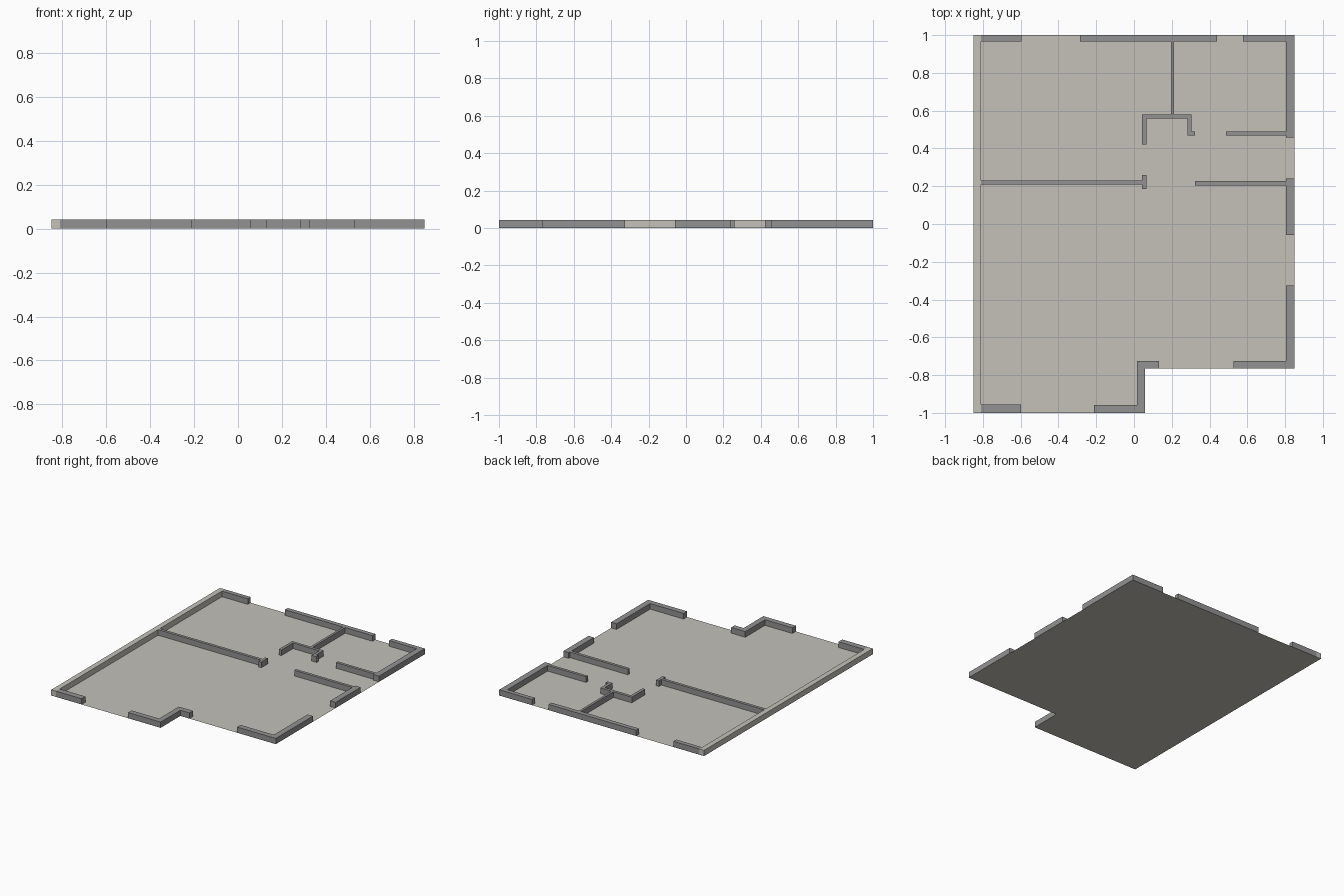
import bpy, bmesh

if "Cube" in bpy.data.objects:
    bpy.data.objects.remove(bpy.data.objects["Cube"])

H = 0.043      # wall height
LIFT = 0.0006  # walls sit just above the floor sheet


def material(name, rgb):
    m = bpy.data.materials.new(name)
    m.diffuse_color = (*rgb, 1)
    m.use_nodes = True
    m.node_tree.nodes["Principled BSDF"].inputs["Base Color"].default_value = m.diffuse_color
    return m


GREY = material("wall_grey", (0.29, 0.29, 0.29))
BEIGE = material("floor_beige", (0.55, 0.535, 0.485))


def slab(name, outline, mat, z0=0.0, z1=None):
    """Flat polygon, extruded up to z1 when given."""
    bm = bmesh.new()
    face = bm.faces.new([bm.verts.new((x, y, z0)) for x, y in outline])
    face.normal_update()
    if face.normal.z < 0:
        face.normal_flip()
    if z1 is not None:
        ext = bmesh.ops.extrude_face_region(bm, geom=[face], use_keep_orig=True)
        for v in ext["geom"]:
            if isinstance(v, bmesh.types.BMVert):
                v.co.z = z1
        bmesh.ops.recalc_face_normals(bm, faces=bm.faces[:])
    mesh = bpy.data.meshes.new(name)
    bm.to_mesh(mesh)
    bm.free()
    mesh.materials.append(mat)
    ob = bpy.data.objects.new(name, mesh)
    bpy.context.collection.objects.link(ob)
    return ob


def wall(name, path, tx, ty, mat=GREY):
    """Axis-aligned mitred wall along a centre line; tx/ty are the thicknesses
    of runs along y and along x."""
    left, right = [], []
    for i, (x, y) in enumerate(path):
        nx = ny = 0
        for a, b in zip(path[max(i - 1, 0):i + 1], path[max(i - 1, 0) + 1:i + 2]):
            dx, dy = b[0] - a[0], b[1] - a[1]
            if abs(dx) > abs(dy):
                ny = 1 if dx > 0 else -1
            else:
                nx = -1 if dy > 0 else 1
        left.append((x + nx * tx / 2, y + ny * ty / 2))
        right.append((x - nx * tx / 2, y - ny * ty / 2))
    return slab(name, left + right[::-1], mat, LIFT, H)


# Floor sheet with the notched front corner
slab("floor", [(-0.85, -1), (0.058, -1), (0.058, -0.766), (0.85, -0.766),
               (0.85, 1), (-0.85, 1)], BEIGE)

# Long party wall on the left, in the floor colour
wall("left_wall", [(-0.83, -1), (-0.83, 1)], 0.04, 0.04, BEIGE)

# Outer walls, broken by door and window openings
T = 0.045
wall("back_wall_left", [(-0.81, 0.983), (-0.595, 0.983)], T, 0.034)
wall("back_wall_middle", [(-0.287, 0.983), (0.44, 0.983)], T, 0.034)
wall("back_right_corner", [(0.577, 0.983), (0.8275, 0.983), (0.8275, 0.457)], T, 0.034)
wall("right_wall_middle", [(0.8275, 0.24), (0.8275, -0.058)], T, T)
wall("front_right_corner", [(0.8275, -0.326), (0.8275, -0.7455), (0.528, -0.7455)], T, 0.041)
wall("front_step", [(0.133, -0.7455), (0.037, -0.7455), (0.037, -0.9795),
                    (-0.211, -0.9795)], 0.042, 0.041)
wall("front_wall_left", [(-0.81, -0.9775), (-0.597, -0.9775)], T, T)

# Thin partitions
P = 0.022
wall("main_partition", [(-0.81, 0.22), (0.043, 0.22)], P, P)
wall("main_partition_stub", [(0.054, 0.26), (0.054, 0.184)], P, P)
wall("hall_partition_front", [(0.324, 0.216), (0.805, 0.216)], P, P)
wall("hall_partition_back", [(0.486, 0.48), (0.805, 0.48)], P, P)
wall("closet_partition", [(0.054, 0.422), (0.054, 0.57), (0.293, 0.57),
                          (0.293, 0.48), (0.324, 0.48)], P, P)
wall("bedroom_partition", [(0.204, 0.58), (0.204, 0.966)], 0.018, P)
